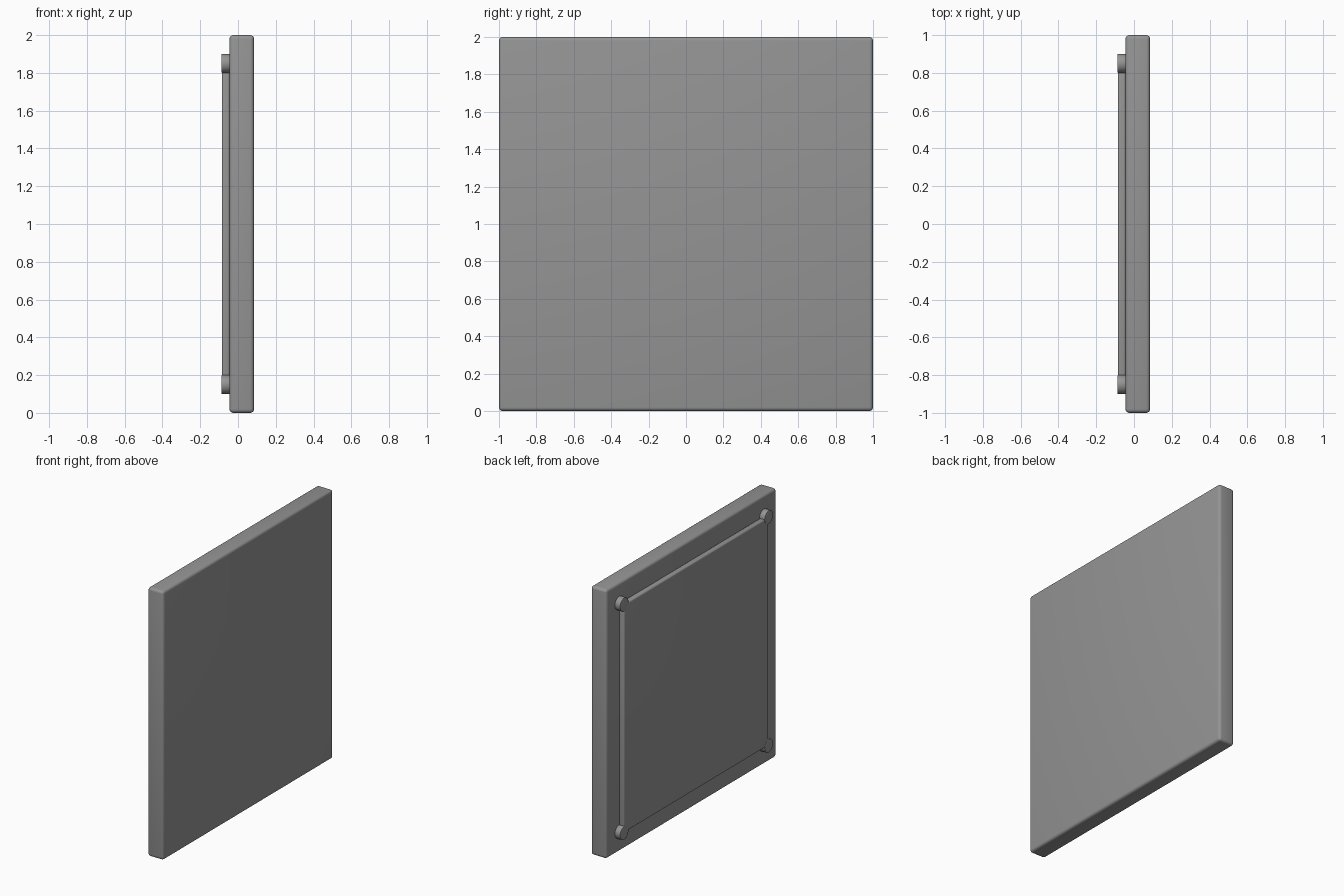
import bpy
import math

if "Cube" in bpy.data.objects:
    bpy.data.objects.remove(bpy.data.objects["Cube"])

grey = bpy.data.materials.new("mid_grey")
grey.diffuse_color = (0.3, 0.3, 0.3, 1.0)
grey.use_nodes = True
grey.node_tree.nodes["Principled BSDF"].inputs["Base Color"].default_value = grey.diffuse_color


def finish(obj, name, bevel, segments):
    """Name, colour, round the edges and shade smoothly."""
    obj.name = name
    obj.data.materials.append(grey)
    bpy.ops.object.transform_apply(location=False, rotation=True, scale=True)
    mod = obj.modifiers.new("rounded_edges", 'BEVEL')
    mod.width = bevel
    mod.segments = segments
    mod.limit_method = 'ANGLE'
    mod.angle_limit = math.radians(40)
    bpy.ops.object.modifier_apply(modifier=mod.name)
    bpy.ops.object.shade_smooth_by_angle(angle=math.radians(35))


def slab(name, x0, x1, half, bevel):
    """Square upright plate between x0 and x1."""
    bpy.ops.mesh.primitive_cube_add(size=1, location=((x0 + x1) / 2, 0, 1))
    obj = bpy.context.object
    obj.scale = (x1 - x0, 2 * half, 2 * half)
    finish(obj, name, bevel, 4)


# Main wall panel and the raised plate on its back
slab("main_panel", -0.045, 0.085, 1.0, 0.02)
slab("back_plate", -0.086, -0.043, 0.85, 0.012)

# Four round mounting pads at the plate corners
for y in (-0.85, 0.85):
    for z in (0.15, 1.85):
        bpy.ops.mesh.primitive_cylinder_add(
            vertices=32, radius=0.05, depth=0.047,
            location=(-0.0645, y, z), rotation=(0, math.pi / 2, 0))
        finish(bpy.context.object, "mounting_pad", 0.004, 2)
